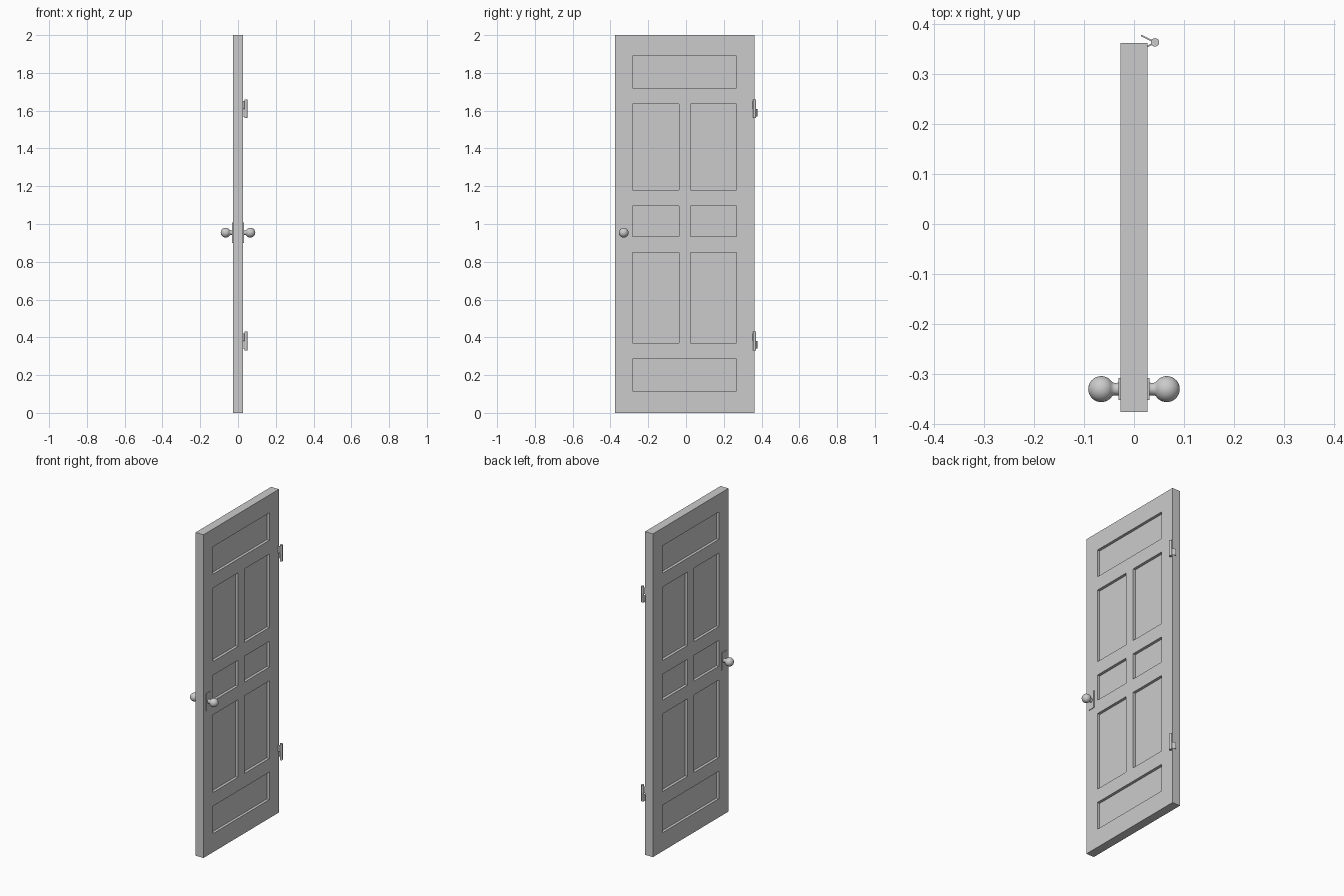
import bpy
import bmesh
import math
from mathutils import Matrix, Vector

old = bpy.data.objects.get("Cube")
if old:
    bpy.data.objects.remove(old, do_unlink=True)

GREY = bpy.data.materials.new("plain_grey")
GREY.use_nodes = True
COLOUR = (0.6, 0.6, 0.6, 1)
GREY.diffuse_color = COLOUR
GREY.node_tree.nodes["Principled BSDF"].inputs["Base Color"].default_value = COLOUR


def add_box(bm, lo, hi):
    lo, hi = Vector(lo), Vector(hi)
    matrix = Matrix.Translation((lo + hi) / 2) @ Matrix.Diagonal((*(hi - lo), 1))
    bmesh.ops.create_cube(bm, size=1, matrix=matrix)


def finish(name, bm, smooth=False):
    bmesh.ops.recalc_face_normals(bm, faces=bm.faces[:])
    mesh = bpy.data.meshes.new(name)
    bm.to_mesh(mesh)
    bm.free()
    mesh.materials.append(GREY)
    obj = bpy.data.objects.new(name, mesh)
    bpy.context.collection.objects.link(obj)
    bpy.ops.object.select_all(action="DESELECT")
    obj.select_set(True)
    bpy.context.view_layer.objects.active = obj
    if smooth:
        bpy.ops.object.shade_smooth_by_angle(angle=math.radians(40))
    return obj


# Panel layout, measured from the door's centre line
HALF_T, HALF_W, MID_Y, RECESS = 0.027, 0.369, -0.007, 0.017
INNER, OUTER = 0.031, 0.275
full = [(-OUTER, OUTER)]
pair = [(-OUTER, -INNER), (INNER, OUTER)]
rows = [(0.115, 0.285, full), (0.37, 0.85, pair), (0.935, 1.095, pair),
        (1.18, 1.635, pair), (1.72, 1.89, full)]

# Cutter for the recessed panels on both faces
bm = bmesh.new()
for z0, z1, spans in rows:
    for y0, y1 in spans:
        for side in (-1, 1):
            xs = sorted((side * (HALF_T - RECESS), side * (HALF_T + 0.05)))
            add_box(bm, (xs[0], MID_Y + y0, z0), (xs[1], MID_Y + y1, z1))
cutter = finish("panel_cutter", bm)
cutter.hide_render = True

# Door slab
bm = bmesh.new()
add_box(bm, (-HALF_T, MID_Y - HALF_W, 0), (HALF_T, MID_Y + HALF_W, 2))
door = finish("door_slab", bm)
cut = door.modifiers.new("panels", "BOOLEAN")
cut.operation = "DIFFERENCE"
cut.solver = "EXACT"
cut.object = cutter
bpy.ops.object.modifier_apply(modifier=cut.name)
bpy.data.objects.remove(cutter, do_unlink=True)

# Knobs with back plates, one on each face
KNOB_Y, KNOB_Z, BALL_X, BALL_R = -0.33, 0.954, 0.0655, 0.026
for side, label in ((1, "left"), (-1, "right")):
    bm = bmesh.new()
    xs = sorted((side * (HALF_T - 0.002), side * (HALF_T + 0.004)))
    add_box(bm, (xs[0], KNOB_Y - 0.022, 0.9), (xs[1], KNOB_Y + 0.022, 1.008))
    finish(label + "_knob_plate", bm)

    # Neck flaring into a ball, spun about the x axis
    profile = [(HALF_T, 0.014), (0.034, 0.0125), (0.039, 0.0125)]
    for i in range(15):
        a = math.radians(148) * (1 - i / 14)
        profile.append((BALL_X + BALL_R * math.cos(a), BALL_R * math.sin(a)))
    bm = bmesh.new()
    verts = [bm.verts.new((side * x, KNOB_Y + r, KNOB_Z)) for x, r in profile]
    edges = [bm.edges.new(e) for e in zip(verts, verts[1:])]
    bmesh.ops.spin(bm, geom=verts + edges, cent=(0, KNOB_Y, KNOB_Z),
                   axis=(1, 0, 0), angle=math.tau, steps=32, use_duplicate=False)
    bmesh.ops.remove_doubles(bm, verts=bm.verts[:], dist=0.0001)
    finish(label + "_knob", bm, smooth=True)

# Hinges: a pin with a door leaf above and an open frame leaf below
PIN = Vector((0.042, 0.363, 0))


def leaf(name, tip, z0, z1):
    direction = Vector(tip) - PIN
    bm = bmesh.new()
    add_box(bm, (0, -0.0015, z0), (direction.length, 0.0015, z1))
    turn = Matrix.Rotation(math.atan2(direction.y, direction.x), 4, "Z")
    bm.transform(Matrix.Translation(PIN) @ turn)
    finish(name, bm)


for z, label in ((0.38, "lower"), (1.61, "upper")):
    bm = bmesh.new()
    bmesh.ops.create_cone(bm, cap_ends=True, segments=16, radius1=0.0085,
                          radius2=0.0085, depth=0.1,
                          matrix=Matrix.Translation(PIN + Vector((0, 0, z))))
    finish(label + "_hinge_pin", bm, smooth=True)
    leaf(label + "_hinge_door_leaf", (0.022, 0.352, 0), z, z + 0.04)
    leaf(label + "_hinge_frame_leaf", (0.014, 0.377, 0), z - 0.04, z)
